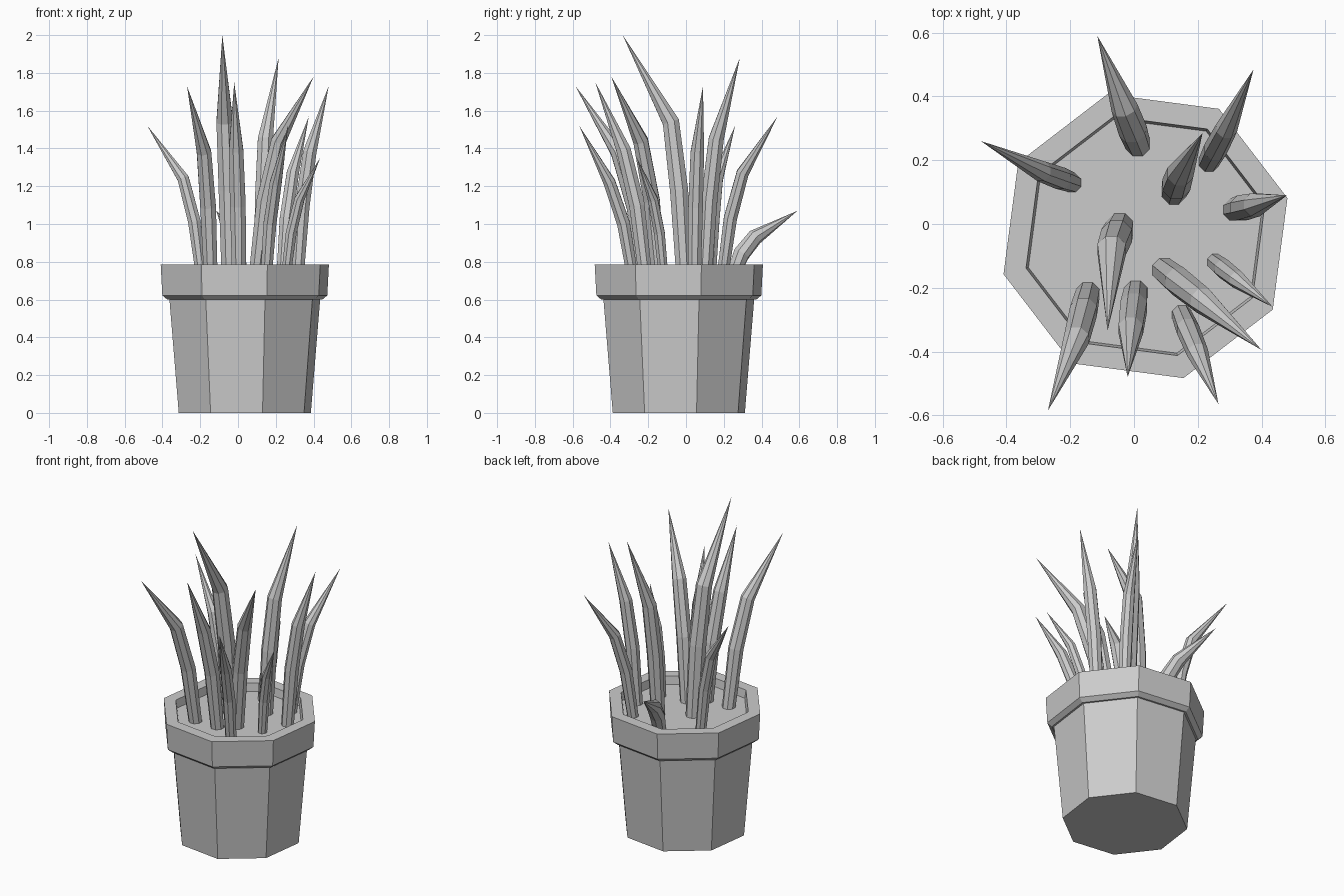
import bpy
import bmesh
import math
from mathutils import Vector

default_cube = bpy.data.objects.get("Cube")
if default_cube:
    bpy.data.objects.remove(default_cube, do_unlink=True)

SIDES = 8
POT_CENTRE = Vector((0.036, -0.038, 0))
POT_TURN = math.radians(15)
SOIL_Z = 0.735

# One plain clay colour for everything
grey = bpy.data.materials.new("plain grey")
grey.use_nodes = True
colour = (0.6, 0.6, 0.6, 1)
grey.diffuse_color = colour
grey.node_tree.nodes["Principled BSDF"].inputs["Base Color"].default_value = colour


def ring(bm, centre, side, up, radius, turn=0.0):
    """Add a regular polygon of vertices in the plane of two axes."""
    verts = []
    for i in range(SIDES):
        angle = turn + math.tau * i / SIDES
        offset = side * math.cos(angle) + up * math.sin(angle)
        verts.append(bm.verts.new(centre + offset * radius))
    return verts


def bridge(bm, lower, upper):
    """Join two rings with flat quads."""
    for i in range(SIDES):
        j = (i + 1) % SIDES
        bm.faces.new((lower[i], lower[j], upper[j], upper[i]))


def finish(bm, name):
    bmesh.ops.recalc_face_normals(bm, faces=bm.faces[:])
    mesh = bpy.data.meshes.new(name)
    bm.to_mesh(mesh)
    bm.free()
    mesh.materials.append(grey)
    obj = bpy.data.objects.new(name, mesh)
    bpy.context.scene.collection.objects.link(obj)
    return obj


def lathe(name, profile):
    """Closed octagonal solid from (radius, height) pairs."""
    bm = bmesh.new()
    x_axis, y_axis = Vector((1, 0, 0)), Vector((0, 1, 0))
    rings = [ring(bm, POT_CENTRE + Vector((0, 0, z)), x_axis, y_axis, r, POT_TURN)
             for r, z in profile]
    for lower, upper in zip(rings, rings[1:]):
        bridge(bm, lower, upper)
    bm.faces.new(rings[0])
    bm.faces.new(rings[-1])
    return finish(bm, name)


def leaf(name, base, bend, tip, radius):
    """Faceted stalk that curves outward, then tapers to a point."""
    base, bend, tip = Vector((*base, SOIL_Z)), Vector(bend), Vector(tip)
    # The lower stalk rises more steeply than the upper one
    middle = base.lerp(bend, 0.38)
    middle.z = base.z + (bend.z - base.z) * 0.55
    path = [base, middle, bend, tip]
    widths = [radius * 0.88, radius, radius * 0.92]
    bm = bmesh.new()
    rings = []
    for i, width in enumerate(widths):
        after = (path[i + 1] - path[i]).normalized()
        before = (path[i] - path[i - 1]).normalized() if i else Vector((0, 0, 1))
        along = (before + after).normalized() if i else before
        side = Vector((0, 1, 0)).cross(along).normalized()
        rings.append(ring(bm, path[i], side, along.cross(side), width, math.pi / SIDES))
    for lower, upper in zip(rings, rings[1:]):
        bridge(bm, lower, upper)
    point = bm.verts.new(tip)
    for i in range(SIDES):
        bm.faces.new((rings[-1][i], rings[-1][(i + 1) % SIDES], point))
    bm.faces.new(rings[0])
    return finish(bm, name)


# Tapered pot with a thick rim, hollow down to the soil
lathe("pot", [
    (0.362, 0), (0.413, 0.6), (0.425, 0.6), (0.452, 0.622),
    (0.461, 0.785), (0.388, 0.785), (0.38, SOIL_Z),
])

# Leaves: base, bend, tip, thickness
leaves = [
    ((-0.195, 0.13), (-0.29, 0.165, 1.24), (-0.48, 0.26, 1.52), 0.036),
    ((0.012, 0.25), (-0.03, 0.365, 0.93), (-0.115, 0.59, 1.07), 0.046),
    ((0.235, 0.195), (0.29, 0.3, 1.27), (0.375, 0.485, 1.57), 0.038),
    ((0.125, 0.1), (0.145, 0.16, 1.45), (0.215, 0.285, 1.88), 0.047),
    ((0.315, 0.045), (0.38, 0.06, 1.38), (0.48, 0.09, 1.73), 0.042),
    ((0.255, -0.12), (0.325, -0.175, 1.13), (0.435, -0.26, 1.35), 0.031),
    ((0.095, -0.145), (0.215, -0.24, 1.44), (0.4, -0.395, 1.78), 0.046),
    ((0.15, -0.285), (0.2, -0.405, 1.22), (0.265, -0.565, 1.52), 0.037),
    ((0.005, -0.215), (-0.01, -0.33, 1.39), (-0.02, -0.48, 1.75), 0.045),
    ((-0.045, -0.01), (-0.07, -0.08, 1.54), (-0.083, -0.335, 2), 0.052),
    ((-0.145, -0.22), (-0.18, -0.36, 1.38), (-0.27, -0.585, 1.73), 0.045),
]
for number, shape in enumerate(leaves, start=1):
    leaf(f"leaf_{number}", *shape)
